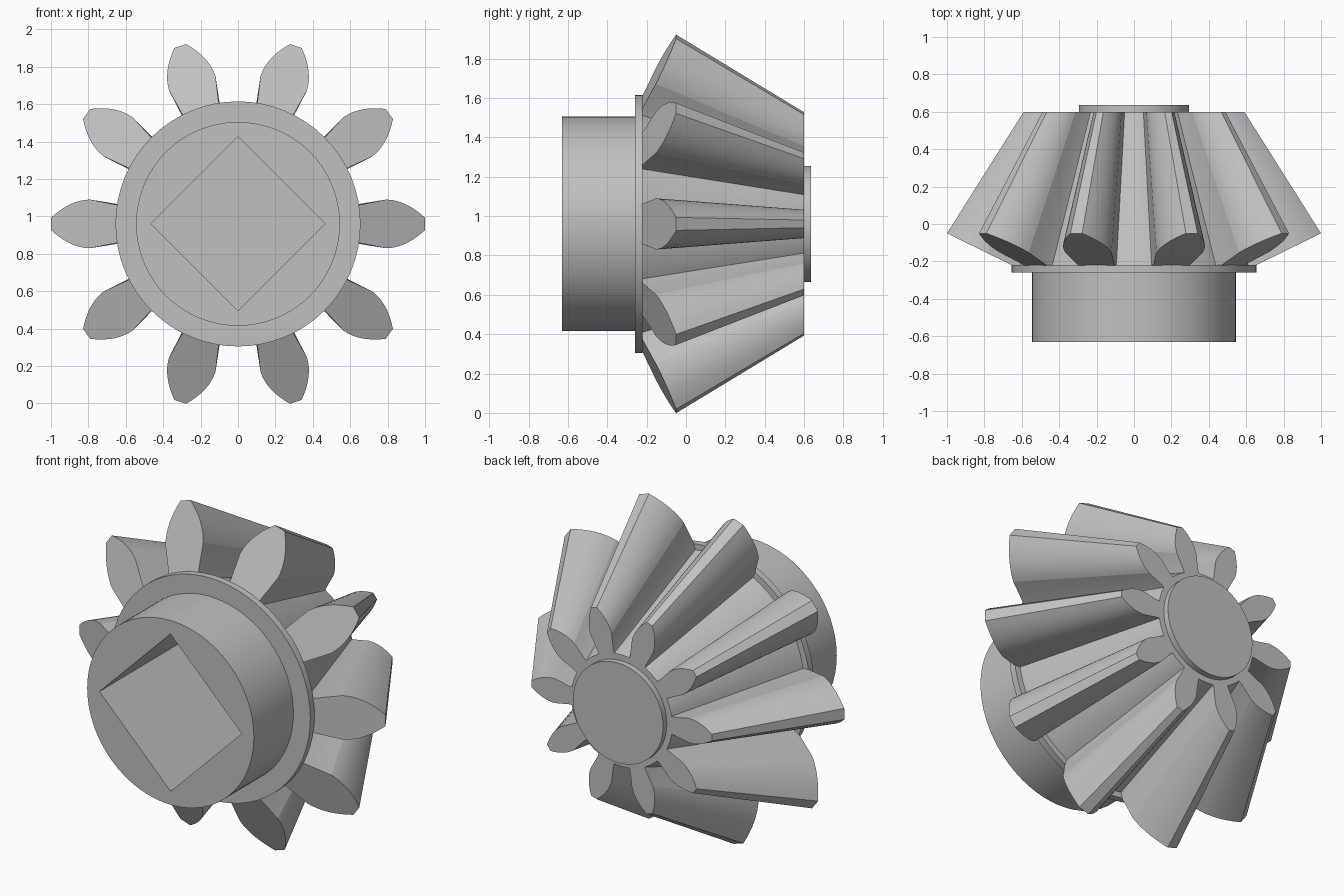
import bpy, bmesh, math
from mathutils import Matrix, Vector

cube = bpy.data.objects.get("Cube")
if cube:
    bpy.data.objects.remove(cube, do_unlink=True)

CENTRE_Z = 0.96      # height of the gear axis, which runs along y
APEX_Y = 1.535       # point where all tooth lines converge
BACK_Y = 0.60        # rear plane of the teeth
TEETH = 10
SEGMENTS = 64

steel = bpy.data.materials.new("plain grey")
steel.use_nodes = True
GREY = (0.53, 0.53, 0.53, 1)
steel.diffuse_color = GREY
steel.node_tree.nodes["Principled BSDF"].inputs["Base Color"].default_value = GREY


def finish(name, bm, angle):
    """Turn a bmesh into a shaded object with the grey material."""
    bmesh.ops.recalc_face_normals(bm, faces=bm.faces)
    mesh = bpy.data.meshes.new(name)
    bm.to_mesh(mesh)
    bm.free()
    mesh.materials.append(steel)
    obj = bpy.data.objects.new(name, mesh)
    bpy.context.collection.objects.link(obj)
    bpy.ops.object.select_all(action='DESELECT')
    obj.select_set(True)
    bpy.context.view_layer.objects.active = obj
    bpy.ops.object.shade_smooth_by_angle(angle=math.radians(angle))
    return obj


def lathe(name, profile):
    """Stack rings (radius, y, square?) along the axis and cap both ends."""
    bm = bmesh.new()
    rings = []
    for radius, y, square in profile:
        ring = []
        for i in range(SEGMENTS):
            a = 2 * math.pi * i / SEGMENTS
            c, s = math.cos(a), math.sin(a)
            r = radius / (abs(c) + abs(s)) if square else radius
            ring.append(bm.verts.new((r * c, y, CENTRE_Z + r * s)))
        rings.append(ring)
    for lower, upper in zip(rings, rings[1:]):
        for i in range(SEGMENTS):
            j = (i + 1) % SEGMENTS
            bm.faces.new((lower[i], lower[j], upper[j], upper[i]))
    bm.faces.new(rings[0])
    bm.faces.new(rings[-1])
    return finish(name, bm, 30)


# Gear body: square socket, hub, flange and tapering root cone
lathe("gear_body", [
    (0.465, 0.15, True), (0.465, -0.63, True),
    (0.545, -0.63, False), (0.545, -0.26, False),
    (0.655, -0.26, False), (0.655, -0.22, False),
    (0.62, -0.22, False), (0.33, BACK_Y, False)])

# Raised disc on the small end
lathe("rear_disc", [(0.295, 0.58, False), (0.295, 0.635, False)])

# Tooth section: narrow root, then a curved flank closing to a small tip land
section = [(0.60, 0.10), (0.65, 0.102)]
for k in range(9):
    t = k / 8
    section.append((0.79 + 0.21 * t, 0.13 - 0.097 * t * t))


def tooth(name, angle):
    bm = bmesh.new()
    turn = Matrix.Rotation(-angle, 4, 'Y')
    apex = Vector((0, APEX_Y, 0))

    def loop(side):
        front, back = [], []
        for r, h in section:
            p = Vector((r, -0.05 - 0.49 * (1 - r), side * h))
            q = apex + (p - apex) * (APEX_Y - BACK_Y) / (APEX_Y - p.y)
            for point, row in ((p, front), (q, back)):
                row.append(bm.verts.new(turn @ point + Vector((0, 0, CENTRE_Z))))
        return front, back

    lf, lb = loop(1)
    rf, rb = loop(-1)
    # Strips: front face, back face and both flanks
    for a, b in ((lf, rf), (lb, rb), (lf, lb), (rf, rb)):
        for i in range(len(section) - 1):
            bm.faces.new((a[i], a[i + 1], b[i + 1], b[i]))
    # Root and tip land
    for i in (0, -1):
        bm.faces.new((lf[i], lb[i], rb[i], rf[i]))
    finish(name, bm, 12)


for n in range(TEETH):
    tooth(f"tooth_{n + 1}", 2 * math.pi * n / TEETH)
